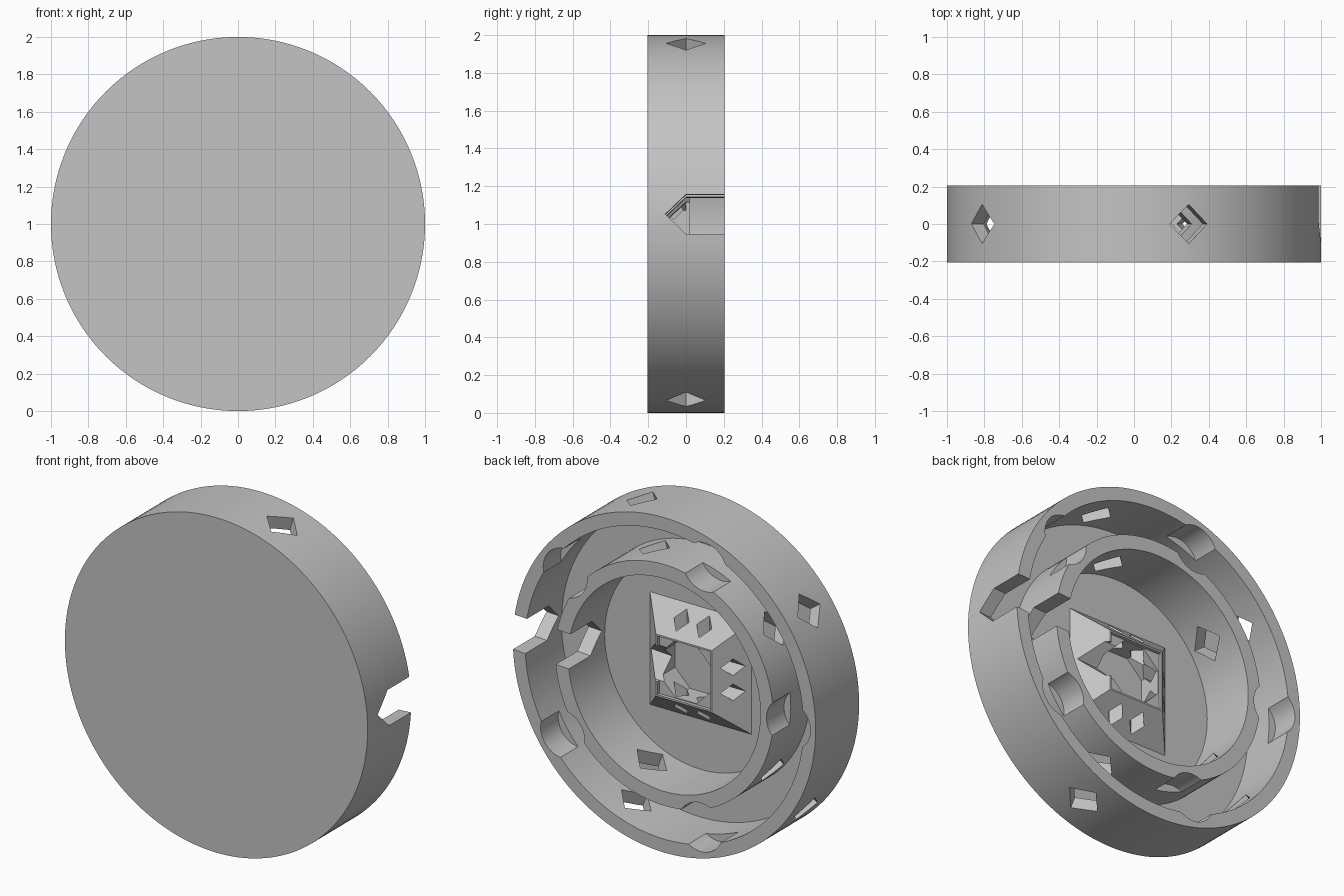
import bpy, bmesh, math
from mathutils import Matrix

if "Cube" in bpy.data.objects:
    bpy.data.objects.remove(bpy.data.objects["Cube"], do_unlink=True)

FLOOR, TOP = -0.14, 0.205
LIFT = Matrix.Translation((0, 0, 1))
Z_TO_Y = Matrix.Rotation(-math.pi / 2, 4, "X")

grey = bpy.data.materials.new("plain_grey")
grey.use_nodes = True
grey.diffuse_color = (0.55, 0.55, 0.55, 1)
grey.node_tree.nodes["Principled BSDF"].inputs["Base Color"].default_value = grey.diffuse_color


def make(name, bm, matrix=Matrix()):
    """Turn a bmesh into an object, raised so the dish axis is at z = 1."""
    bmesh.ops.transform(bm, matrix=LIFT @ matrix, verts=bm.verts)
    bmesh.ops.recalc_face_normals(bm, faces=bm.faces)
    mesh = bpy.data.meshes.new(name)
    bm.to_mesh(mesh)
    bm.free()
    mesh.materials.append(grey)
    ob = bpy.data.objects.new(name, mesh)
    bpy.context.collection.objects.link(ob)
    return ob


def around(deg):
    return Matrix.Rotation(-math.radians(deg), 4, "Y")


def diamond(deg, r0, r1, diag, y=0, side=0):
    """Square bar on edge, running outward from r0 to r1."""
    bm = bmesh.new()
    bmesh.ops.create_cube(bm, size=1)
    s = diag / math.sqrt(2)
    m = (around(deg) @ Matrix.Translation(((r0 + r1) / 2, y, side))
         @ Matrix.Rotation(math.pi / 4, 4, "X") @ Matrix.Diagonal((r1 - r0, s, s, 1)))
    return make("hole_cutter", bm, m)


def prism(sides, r, r_top, y0, y1, matrix=Matrix(), name="pocket_cutter", turn=0):
    """Cylinder, octagon or square frustum along y."""
    bm = bmesh.new()
    bmesh.ops.create_cone(bm, cap_ends=True, segments=sides, radius1=r,
                          radius2=r_top, depth=y1 - y0)
    m = (matrix @ Matrix.Translation((0, (y0 + y1) / 2, 0)) @ Z_TO_Y
         @ Matrix.Rotation(turn, 4, "Z"))
    return make(name, bm, m)


def slot():
    """Pointed slot, open to the back."""
    bm = bmesh.new()
    pts = [(-0.11, 0), (0, -0.105), (0.4, -0.105), (0.4, 0.105), (0, 0.105)]
    face = bm.faces.new([bm.verts.new((0.1, y, z)) for y, z in pts])
    new = bmesh.ops.extrude_face_region(bm, geom=[face])["geom"]
    bmesh.ops.translate(bm, vec=(1.05, 0, 0),
                        verts=[v for v in new if isinstance(v, bmesh.types.BMVert)])
    return make("slot_cutter", bm, around(3))


def cut(ob, cutters):
    for c in cutters:
        mod = ob.modifiers.new("cut", "BOOLEAN")
        mod.operation, mod.solver, mod.object = "DIFFERENCE", "EXACT", c
        bpy.context.view_layer.update()
        deps = bpy.context.evaluated_depsgraph_get()
        mesh = bpy.data.meshes.new_from_object(ob.evaluated_get(deps))
        ob.modifiers.clear()
        ob.data = mesh
        bpy.data.objects.remove(c, do_unlink=True)


# Round dish with two concentric walls, turned from a profile
bm = bmesh.new()
profile = [(0, -TOP), (1, -TOP), (1, TOP), (0.92, TOP), (0.92, FLOOR), (0.72, FLOOR),
           (0.72, TOP), (0.635, TOP), (0.635, FLOOR), (0, FLOOR)]
verts = [bm.verts.new((r, y, 0)) for r, y in profile]
edges = [bm.edges.new(pair) for pair in zip(verts, verts[1:])]
bmesh.ops.spin(bm, geom=verts + edges, cent=(0, 0, 0), axis=(0, 1, 0),
               angle=math.tau, steps=128, use_duplicate=False)
bmesh.ops.remove_doubles(bm, verts=bm.verts, dist=0.0005)
dish = make("double_walled_dish", bm)

# Slot, diamond holes and round pockets between the walls
cutters = [slot()]
cutters += [diamond(a, 0.53, 1.1, 0.21) for a in (73, 144.3, 217.5, 291)]
cutters += [prism(48, 0.145, 0.145, 0.04, 0.4,
                  around(37 + 72 * i) @ Matrix.Translation((0.82, 0, 0))) for i in range(5)]
cut(dish, cutters)

# Central tapered socket with a square mouth and chamfered well
q, root2 = math.pi / 4, math.sqrt(2)
socket = prism(4, 0.34 * root2, 0.185 * root2, FLOOR - 0.004, 0.02, name="centre_socket", turn=q)
cutters = [prism(4, 0.175 * root2, 0.175 * root2, 0.0, 0.1, turn=q),
           prism(8, 0.17 / math.cos(q / 2), 0.17 / math.cos(q / 2), -0.2, 0.05, turn=q / 2),
           slot()]
for a in (90, 180, 270):
    cutters += [diamond(a, 0.1, 0.5, 0.1, -0.065, s) for s in (-0.075, 0.075)]
cut(socket, cutters)

# Smooth round walls, crisp edges
bpy.ops.object.select_all(action="DESELECT")
for ob in (dish, socket):
    ob.select_set(True)
    bpy.context.view_layer.objects.active = ob
bpy.ops.object.shade_smooth_by_angle(angle=math.radians(30))
